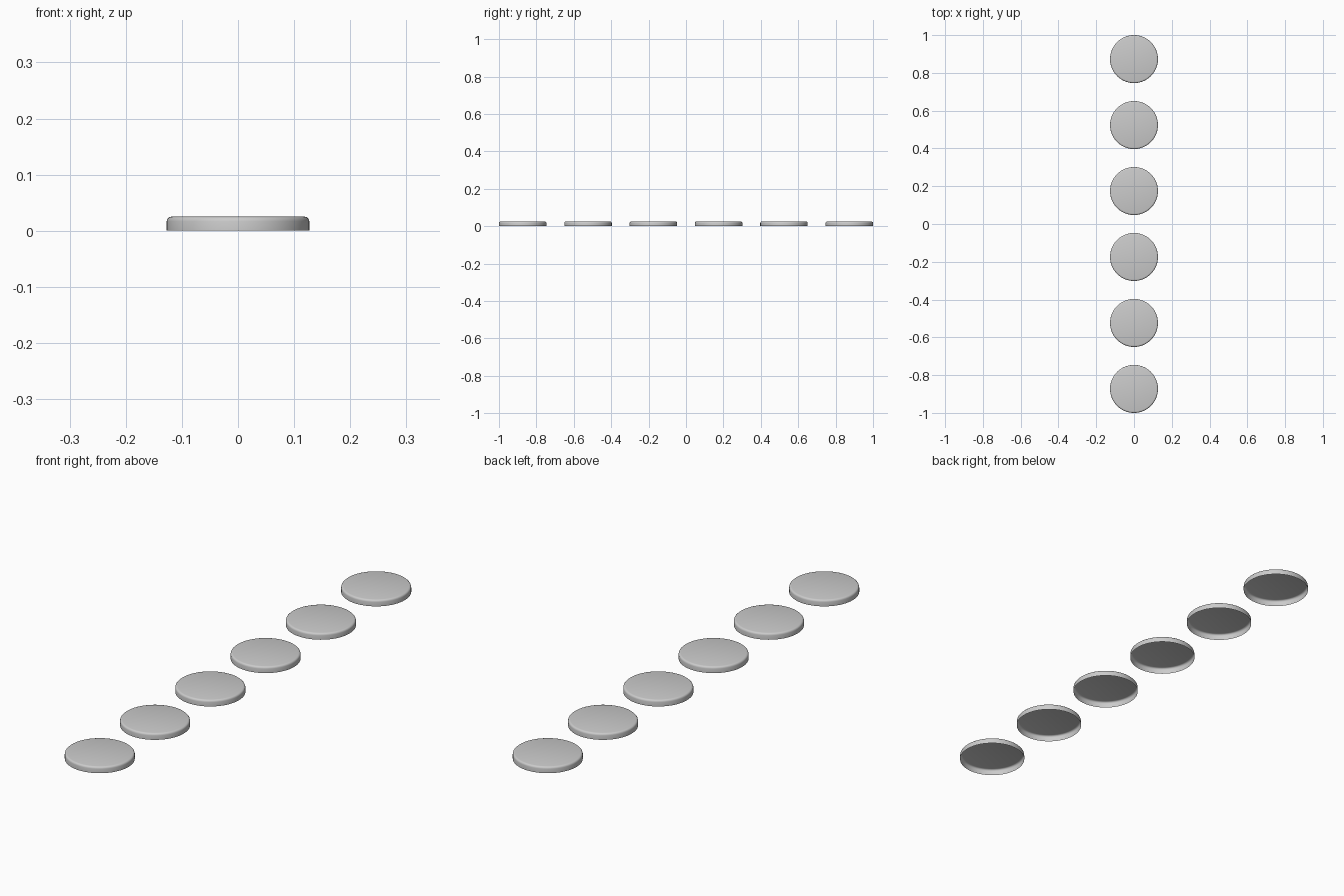
import bpy, bmesh, math

if "Cube" in bpy.data.objects:
    bpy.data.objects.remove(bpy.data.objects["Cube"])

RADIUS, HEIGHT, BEVEL = 0.127, 0.025, 0.008
COUNT, SIDES = 6, 64
SPACING = (2 - 2 * RADIUS) / (COUNT - 1)


def make_disc_mesh():
    # Shallow cap: open underneath, rounded top edge
    profile = [(RADIUS, 0.0)]
    for i in range(4):
        a = math.radians(30 * i)
        profile.append((RADIUS - BEVEL + BEVEL * math.cos(a),
                        HEIGHT - BEVEL + BEVEL * math.sin(a)))
    bm = bmesh.new()
    rings = [[bm.verts.new((r * math.cos(2 * math.pi * k / SIDES),
                            r * math.sin(2 * math.pi * k / SIDES), z))
              for k in range(SIDES)] for r, z in profile]
    for low, high in zip(rings, rings[1:]):
        for k in range(SIDES):
            n = (k + 1) % SIDES
            bm.faces.new((low[k], low[n], high[n], high[k]))
    bm.faces.new(rings[-1])
    mesh = bpy.data.meshes.new("disc")
    bm.to_mesh(mesh)
    bm.free()
    mesh.shade_smooth()
    return mesh


# Row of six identical discs along y
disc_mesh = make_disc_mesh()
for i in range(COUNT):
    disc = bpy.data.objects.new(f"disc_{i + 1}", disc_mesh)
    disc.location.y = -1 + RADIUS + i * SPACING
    bpy.context.collection.objects.link(disc)
